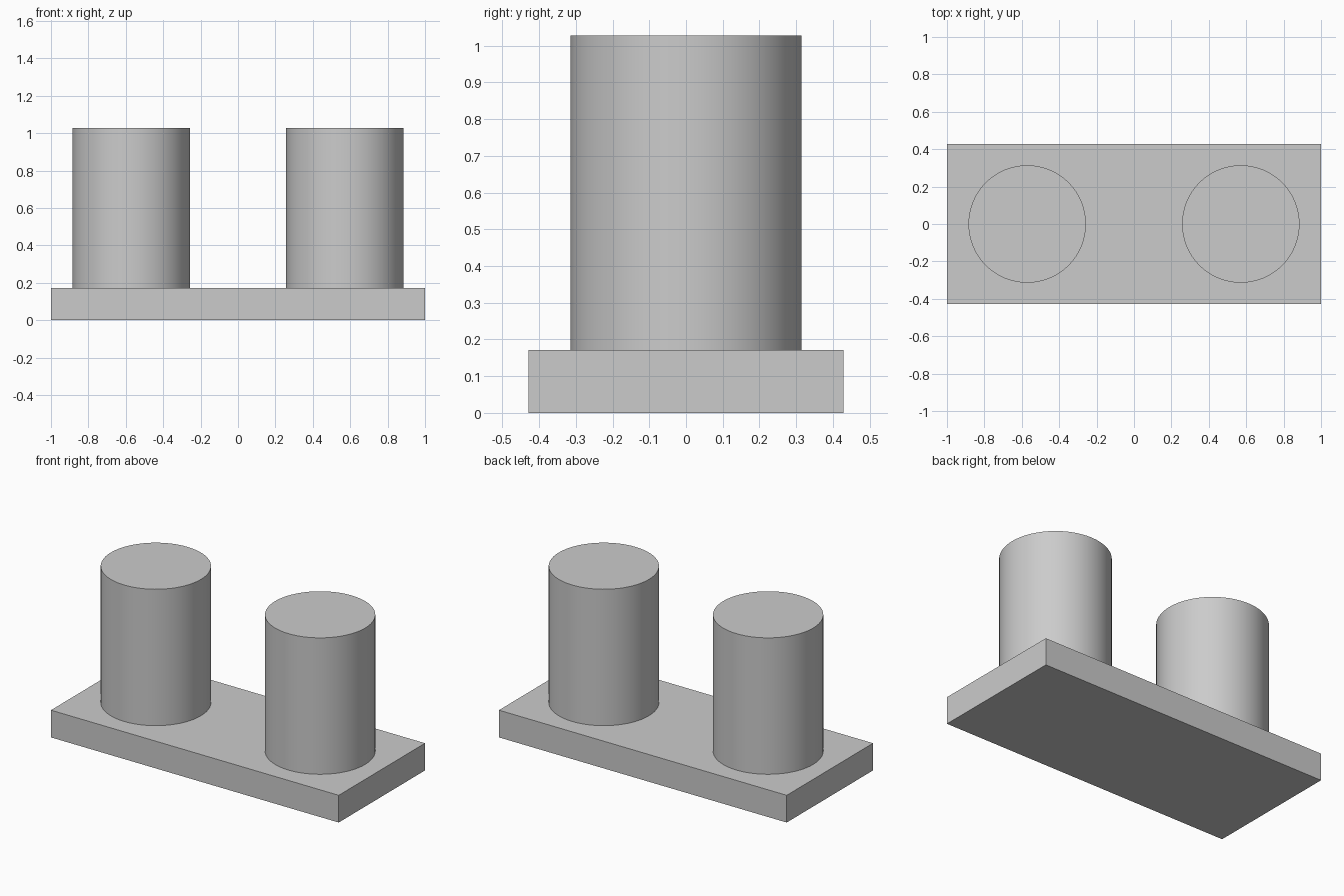
import bpy
import math

if "Cube" in bpy.data.objects:
    bpy.data.objects.remove(bpy.data.objects["Cube"])

BASE_W, BASE_D, BASE_H = 2.0, 0.857, 0.171
POST_R, POST_H, POST_X = 0.314, 0.857, 0.571

grey = bpy.data.materials.new("light_grey")
grey.diffuse_color = (0.6, 0.6, 0.6, 1.0)
grey.use_nodes = True
grey.node_tree.nodes["Principled BSDF"].inputs["Base Color"].default_value = grey.diffuse_color

# Flat rectangular base plate
bpy.ops.mesh.primitive_cube_add(size=1, location=(0, 0, BASE_H / 2))
base = bpy.context.object
base.name = "base_plate"
base.scale = (BASE_W, BASE_D, BASE_H)
bpy.ops.object.transform_apply(location=False, rotation=False, scale=True)
base.data.materials.append(grey)

# Two round posts standing on the plate
for name, side in (("left_post", -1), ("right_post", 1)):
    bpy.ops.mesh.primitive_cylinder_add(
        vertices=64, radius=POST_R, depth=POST_H,
        location=(side * POST_X, 0, BASE_H + POST_H / 2))
    post = bpy.context.object
    post.name = name
    post.data.materials.append(grey)
    bpy.ops.object.shade_smooth_by_angle(angle=math.radians(30))
